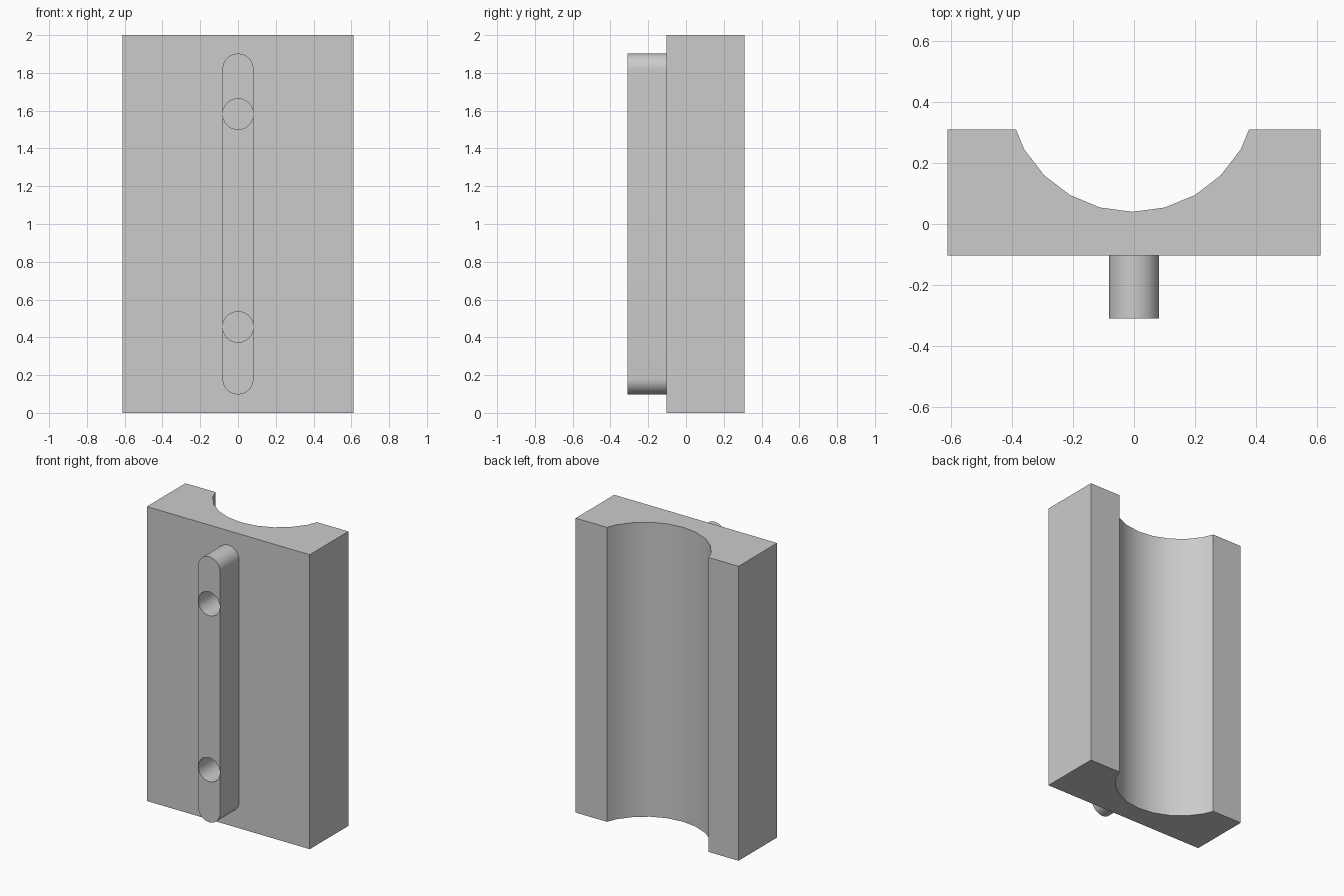
import bpy, bmesh, math

cube = bpy.data.objects.get("Cube")
if cube:
    bpy.data.objects.remove(cube, do_unlink=True)

grey = bpy.data.materials.new("light grey")
grey.use_nodes = True
colour = (0.6, 0.6, 0.6, 1)
grey.diffuse_color = colour
grey.node_tree.nodes["Principled BSDF"].inputs["Base Color"].default_value = colour


def extrude_outline(name, points, direction):
    """Solid made by sweeping a closed outline along a straight direction."""
    bm = bmesh.new()
    face = bm.faces.new([bm.verts.new(p) for p in points])
    result = bmesh.ops.extrude_face_region(bm, geom=[face], use_keep_orig=True)
    moved = [g for g in result["geom"] if isinstance(g, bmesh.types.BMVert)]
    bmesh.ops.translate(bm, verts=moved, vec=direction)
    bmesh.ops.recalc_face_normals(bm, faces=bm.faces)
    mesh = bpy.data.meshes.new(name)
    bm.to_mesh(mesh)
    bm.free()
    mesh.materials.append(grey)
    obj = bpy.data.objects.new(name, mesh)
    bpy.context.collection.objects.link(obj)
    return obj


def smooth(obj):
    bpy.ops.object.select_all(action="DESELECT")
    obj.select_set(True)
    bpy.context.view_layer.objects.active = obj
    bpy.ops.object.shade_smooth_by_angle(angle=math.radians(30))


def arc(x, z, radius, start, end, steps, y):
    angles = [math.radians(start + (end - start) * i / steps) for i in range(steps + 1)]
    return [(x + radius * math.cos(a), y, z + radius * math.sin(a)) for a in angles]


# Block with a round channel along its back
half_width, front, back, height = 0.612, -0.104, 0.31, 2.0
centre_x, radius = -0.005, 0.41
lip = 0.382
channel = [(centre_x + radius * math.sin(math.radians(a)),
            0.45 - radius * math.cos(math.radians(a)), 0) for a in range(60, -61, -15)]
outline = [(-half_width, front, 0), (half_width, front, 0), (half_width, back, 0),
           (centre_x + lip, back, 0), *channel, (centre_x - lip, back, 0),
           (-half_width, back, 0)]
block = extrude_outline("channel_block", outline, (0, 0, height))
smooth(block)

# Round-ended rail on the front
rail_front, rail_radius = -0.31, 0.082
rail_outline = (arc(0, 1.82, rail_radius, 0, 180, 24, rail_front)
                + arc(0, 0.18, rail_radius, 180, 360, 24, rail_front))
rail = extrude_outline("front_rail", rail_outline, (0, front - rail_front, 0))

# Two screw holes through the rail, closed off by the block
for label, z in (("lower", 0.455), ("upper", 1.582)):
    cutter = extrude_outline(label + "_hole_cutter",
                             arc(0, z, 0.081, 0, 352.5, 47, rail_front - 0.1),
                             (0, 0.4, 0))
    cut = rail.modifiers.new(label + "_hole", "BOOLEAN")
    cut.object = cutter
    cut.operation = "DIFFERENCE"
    cut.solver = "EXACT"
    bpy.context.view_layer.objects.active = rail
    bpy.ops.object.modifier_apply(modifier=cut.name)
    bpy.data.objects.remove(cutter, do_unlink=True)
smooth(rail)
